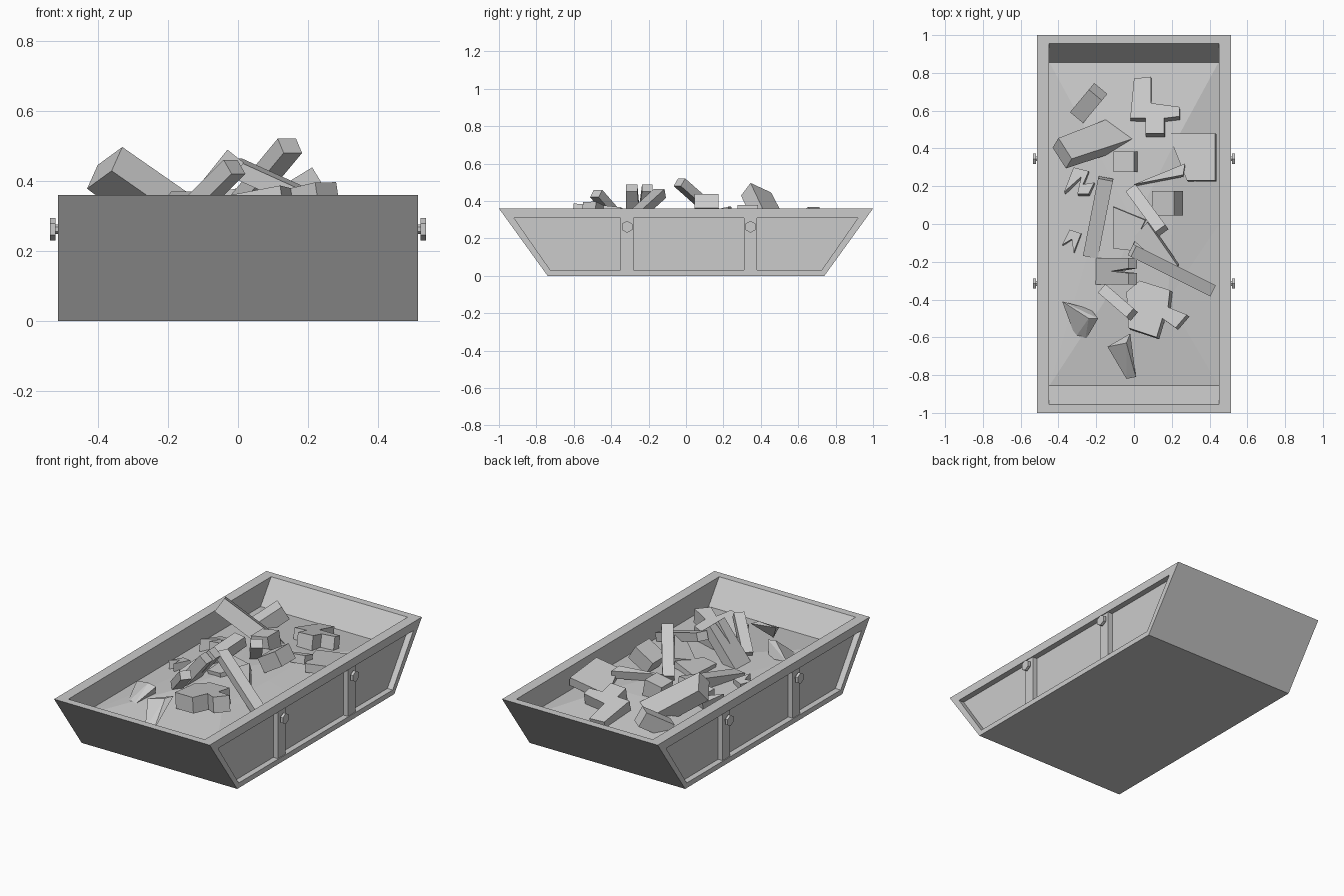
import bpy, bmesh
from mathutils import Vector, Matrix

if "Cube" in bpy.data.objects:
    bpy.data.objects.remove(bpy.data.objects["Cube"])


def finish(name, bm):
    bmesh.ops.recalc_face_normals(bm, faces=bm.faces)
    me = bpy.data.meshes.new(name)
    bm.to_mesh(me)
    bm.free()
    ob = bpy.data.objects.new(name, me)
    bpy.context.collection.objects.link(ob)
    return ob


def box(name, lo, hi):
    bm = bmesh.new()
    bmesh.ops.create_cube(bm, size=1)
    lo, hi = Vector(lo), Vector(hi)
    for v in bm.verts:
        v.co = (lo + hi) / 2 + v.co * (hi - lo)
    return finish(name, bm)


def beam(name, p, q, w, t):
    """Square-cut timber from p to q, w wide and t thick."""
    p, q = Vector(p), Vector(q)
    d = (q - p).normalized()
    side = d.cross(Vector((0, 0, 1))).normalized()
    up = side.cross(d)
    bm = bmesh.new()
    bmesh.ops.create_cube(bm, size=1)
    for v in bm.verts:
        v.co = (p + q) / 2 + (q - p) * v.co.x + side * v.co.y * w + up * v.co.z * t
    return finish(name, bm)


def slab(name, outline, z, sx, sy, t):
    """Plan outline laid on a tilted plane and thickened downwards."""
    n = len(outline)
    cx = sum(p[0] for p in outline) / n
    cy = sum(p[1] for p in outline) / n
    bm = bmesh.new()
    f = bm.faces.new([bm.verts.new((x, y, z + sx * (x - cx) + sy * (y - cy)))
                      for x, y in outline])
    down = -Vector((-sx, -sy, 1)).normalized() * t
    ext = bmesh.ops.extrude_face_region(bm, geom=[f], use_keep_orig=True)
    bmesh.ops.translate(bm, vec=down,
                        verts=[g for g in ext["geom"] if isinstance(g, bmesh.types.BMVert)])
    return finish(name, bm)


def shard(name, pts):
    """Pointed lump: convex hull of a few points."""
    bm = bmesh.new()
    for p in pts:
        bm.verts.new(p)
    bmesh.ops.convex_hull(bm, input=bm.verts)
    return finish(name, bm)


# hull: outer wall, rim, inner wall and floor as four rings
bm = bmesh.new()
rings = [[bm.verts.new((x * a, y * b, z)) for a, b in ((-1, -1), (1, -1), (1, 1), (-1, 1))]
         for x, y, z in ((.513, .74, 0), (.513, 1, .36), (.45, .955, .36), (.45, .72, .03))]
bm.faces.new(rings[0])
bm.faces.new(rings[3])
for lo, hi in zip(rings, rings[1:]):
    for i in range(4):
        j = (i + 1) % 4
        bm.faces.new((lo[i], lo[j], hi[j], hi[i]))
bmesh.ops.recalc_face_normals(bm, faces=bm.faces)
# recessed side panels
for f in [f for f in bm.faces if abs(f.calc_center_median().x) > .512]:
    bmesh.ops.inset_individual(bm, faces=[f], thickness=.04)
    s = 1 if f.calc_center_median().x > 0 else -1
    for v in f.verts:
        top = v.co.z > .18
        v.co = (s * .513, (.92 if top else .725) * (1 if v.co.y > 0 else -1), .31 if top else .03)
    ext = bmesh.ops.extrude_face_region(bm, geom=[f])
    bmesh.ops.translate(bm, vec=(-s * .035, 0, 0),
                        verts=[g for g in ext["geom"] if isinstance(g, bmesh.types.BMVert)])
    if f.is_valid:
        bm.faces.remove(f)
finish("skip_hull", bm)

# side ribs with hexagonal lifting pins
for s in (-1, 1):
    for y in (-.315, .345):
        box("side_rib", (min(s * .475, s * .508), y - .035, .03),
            (max(s * .475, s * .508), y + .035, .31))
        for part, r, a, b in (("pin_shaft", .014, .49, .522), ("pin_head", .032, .52, .536)):
            bm = bmesh.new()
            bmesh.ops.create_cone(bm, cap_ends=True, segments=6, radius1=r, radius2=r, depth=b - a,
                                  matrix=Matrix.Translation((s * (a + b) / 2, y, .262))
                                  @ Matrix.Rotation(1.5708, 4, 'Y')
                                  @ Matrix.Rotation(1.5708, 4, 'Z'))
            finish(part, bm)

# low mound of fill
bm = bmesh.new()
edge = [(-.45, -.86), (.45, -.86), (.45, 0), (.45, .86), (-.45, .86), (-.45, 0)]
peak = [(-.15, -.4), (.18, -.4), (.2, 0), (.2, .4), (-.2, .4), (-.2, 0)]
lo = [bm.verts.new((x, y, .22)) for x, y in edge]
hi = [bm.verts.new((x, y, .28)) for x, y in peak]
mid = bm.verts.new((0, 0, .30))
for i in range(6):
    j = (i + 1) % 6
    bm.faces.new((lo[i], lo[j], hi[i]))
    bm.faces.new((lo[j], hi[j], hi[i]))
    bm.faces.new((hi[i], hi[j], mid))
finish("fill_mound", bm)

# timbers sticking out of the heap
beam("timber", (-.01, .18, .31), (.148, -.035, .50), .065, .05)
beam("timber", (-.01, -.14, .44), (.41, -.35, .25), .065, .05)
beam("timber", (-.16, -.35, .29), (-.01, -.48, .44), .06, .05)
beam("timber", (-.15, .24, .34), (-.23, -.17, .25), .08, .06)
beam("block", (-.10, .33, .31), (.01, .33, .33), .11, .10)
beam("block", (.12, .11, .33), (.235, .11, .40), .13, .09)
beam("block", (-.29, .58, .24), (-.19, .70, .33), .09, .09)

# plank with a split end
slab("split_plank", [(-.28, -.32), (-.03, -.32), (-.03, -.26), (-.12, -.25), (-.03, -.235),
                     (-.03, -.18), (-.30, -.18)], .38, 1.25, 0, .06)

# broken slabs
slab("broken_slab", [(-.40, .455), (-.33, .345), (.02, .46), (-.13, .56)], .36, -.45, -.75, .09)
slab("broken_slab", [(.18, .48), (.43, .48), (.43, .23), (.28, .23)], .31, .15, -.1, .05)
slab("broken_slab", [(.0, .21), (.26, .26), (.27, .32)], .34, .05, -.2, .05)
slab("broken_slab", [(-.01, -.08), (.07, .01), (.23, -.22), (.20, -.27)], .34, .2, .1, .05)
slab("broken_slab", [(-.11, .09), (.06, .02), (-.02, -.14), (-.11, -.13)], .32, .1, .05, .05)

# chunky stepped offcuts
slab("stepped_offcut", [(-.02, .56), (.0, .77), (.09, .78), (.09, .64), (.24, .62), (.24, .57),
                        (.16, .56), (.16, .48), (.06, .48), (.06, .56)], .32, .05, -.25, .10)
slab("stepped_offcut", [(-.03, -.55), (.12, -.60), (.15, -.50), (.22, -.55), (.28, -.48),
                        (.18, -.44), (.19, -.35), (.03, -.30), (-.04, -.36)], .37, .15, -.12, .09)
slab("bracket_offcut", [(-.37, .17), (-.32, .30), (-.24, .28), (-.27, .21), (-.21, .22),
                        (-.24, .16), (-.30, .16), (-.28, .25)], .31, .1, -.2, .07)
slab("bracket_offcut", [(-.38, -.11), (-.34, -.03), (-.28, -.05), (-.32, -.15),
                        (-.33, -.08)], .29, .1, -.1, .06)

# pointed shards
shard("shard", [(-.38, -.41, .28), (-.19, -.50, .33), (-.24, -.50, .34), (-.26, -.62, .24),
                (-.31, -.60, .24), (-.23, -.45, .25)])
shard("shard", [(-.14, -.65, .33), (-.02, -.58, .35), (-.04, -.63, .35), (.01, -.81, .24),
                (-.04, -.82, .24), (-.10, -.68, .25)])
